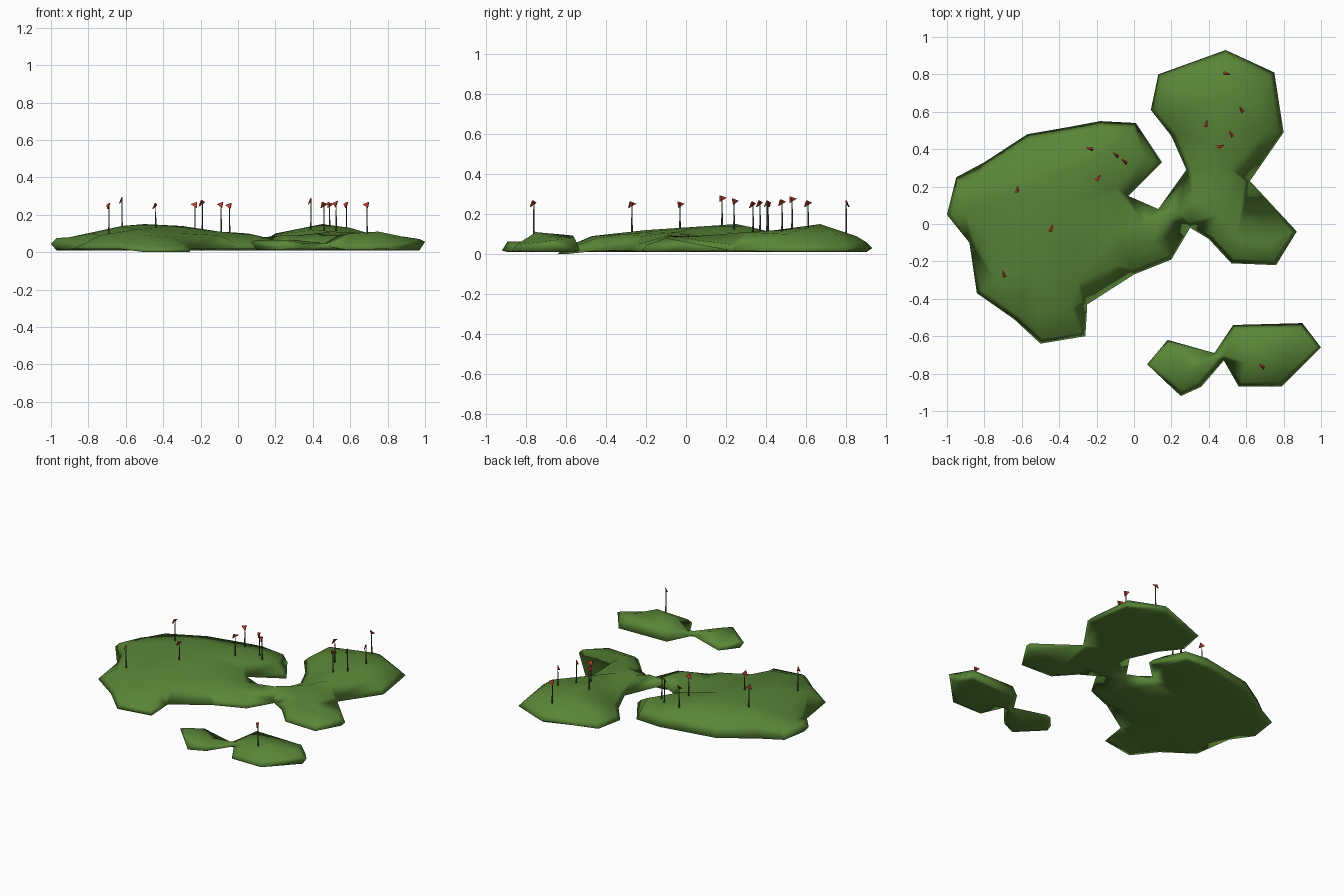
import bpy
import bmesh
import math
from mathutils import Vector
from mathutils.geometry import delaunay_2d_cdt

cube = bpy.data.objects.get("Cube")
if cube:
    bpy.data.objects.remove(cube, do_unlink=True)


def make_material(name, red, green, blue):
    material = bpy.data.materials.new(name)
    material.use_nodes = True
    colour = (red, green, blue, 1)
    material.diffuse_color = colour
    material.node_tree.nodes["Principled BSDF"].inputs["Base Color"].default_value = colour
    return material


grass = make_material("grass green", .1, .237, .038)
wood = make_material("dark pole", .075, .1, .05)
cloth = make_material("flag red", .56, .045, .03)


def add_object(name, builder, material, smooth=False):
    bmesh.ops.recalc_face_normals(builder, faces=builder.faces)
    mesh = bpy.data.meshes.new(name)
    builder.to_mesh(mesh)
    builder.free()
    mesh.materials.append(material)
    for polygon in mesh.polygons:
        polygon.use_smooth = smooth
    item = bpy.data.objects.new(name, mesh)
    bpy.context.collection.objects.link(item)


def inward(before, here, after):
    """Unit direction from a shore corner into the land (shore runs anticlockwise)."""
    first = (here - before).normalized()
    second = (after - here).normalized()
    return (first.orthogonal() + second.orthogonal()).normalized()


def add_island(name, shore, hills, raised, steep):
    """Closed body: shoreline, a bank just inside it, hills on top, flat underside."""
    count = len(shore)
    rim = [Vector(corner) for corner in shore]
    points = [Vector((x, y, raised.get(i, .018))) for i, (x, y) in enumerate(shore)]
    for i in range(count):
        place = rim[i] + inward(rim[i - 1], rim[i], rim[(i + 1) % count]) * .03
        points.append(Vector((place.x, place.y, points[i].z + steep.get(i, .03))))
    points += [Vector(hill) for hill in hills]
    edges = [(i, (i + 1) % count) for i in range(count)]
    result = delaunay_2d_cdt([p.to_2d() for p in points], edges, [], 1, .0001)

    builder = bmesh.new()
    upper, lower = [], []
    for place, origin in zip(result[0], result[3]):
        height = points[origin[0]].z if origin else .05
        vert = builder.verts.new((place.x, place.y, height))
        upper.append(vert)
        on_shore = origin and origin[0] < count
        lower.append(vert if on_shore else builder.verts.new((place.x, place.y, .01)))
    for face in result[2]:
        top = [upper[i] for i in face]
        bottom = [lower[i] for i in reversed(face)]
        builder.faces.new(top)
        if set(top) != set(bottom):
            builder.faces.new(bottom)
    add_object(name, builder, grass, smooth=True)


# Main land: western plateau, land bridge and north-eastern hill
main_shore = [
    (-1, .05), (-.88, -.1), (-.84, -.37), (-.64, -.51), (-.5, -.64), (-.26, -.6),
    (-.25, -.43), (0, -.27), (.2, -.19), (.3, -.02), (.4, -.08), (.52, -.21),
    (.76, -.22), (.87, -.04), (.62, .23), (.8, .49), (.75, .81), (.49, .93),
    (.13, .8), (.09, .61), (.2, .47), (.28, .29), (.13, .08), (-.03, .15),
    (.15, .33), (.01, .54), (-.18, .55), (-.34, .52), (-.57, .48), (-.8, .33), (-.95, .25)]
plateau = [
    (-.9, .06, .08), (-.78, -.08, .1), (-.74, -.3, .09), (-.5, -.47, .09),
    (-.34, -.45, .08), (-.3, -.3, .1), (-.55, -.2, .12), (-.87, .23, .08),
    (-.62, .15, .14), (-.5, .25, .15), (-.35, .1, .14), (-.3, .3, .14),
    (-.1, .42, .1), (.05, .36, .09), (-.1, .2, .11)]
bridge = [
    (-.1, -.05, .11), (-.1, -.22, .09), (.05, 0, .1), (.1, -.1, .09),
    (.24, .06, .09), (.32, .12, .09), (.42, .18, .1), (.45, .05, .09),
    (.55, -.08, .09), (.73, -.1, .08)]
north_hill = [
    (.5, .3, .11), (.42, .45, .12), (.25, .6, .1), (.2, .74, .1), (.45, .67, .15),
    (.6, .6, .13), (.7, .5, .1), (.68, .75, .1), (.48, .85, .09)]
add_island("main_land", main_shore, plateau + bridge + north_hill,
           {0: .045, 4: 0, 5: 0, 13: .04, 17: .03, 22: .05, 23: .05},
           {25: .06, 26: .07, 27: .07, 28: .065, 29: .08, 30: .04})

# Small southern island
small_shore = [
    (.07, -.75), (.25, -.92), (.36, -.87), (.48, -.73), (.56, -.87), (.79, -.87),
    (1, -.66), (.9, -.53), (.53, -.54), (.43, -.69), (.18, -.62)]
small_hills = [
    (.2, -.74, .06), (.3, -.77, .065), (.6, -.74, .1), (.75, -.75, .11), (.87, -.65, .085)]
add_island("small_island", small_shore, small_hills,
           {0: .055, 3: .03, 6: .055, 9: .03},
           {0: .01, 1: .045, 3: .02, 6: .015, 7: .065, 8: .075, 9: .02})


# Flags on thin poles: x, y, tip height, heading in degrees
def add_flag(number, x, y, tip, heading):
    length = .165
    pole = bmesh.new()
    bmesh.ops.create_cone(pole, cap_ends=True, segments=6, radius1=.005,
                          radius2=.002, depth=length)
    bmesh.ops.translate(pole, verts=pole.verts, vec=(x, y, tip - length / 2))
    add_object(f"flag_pole_{number}", pole, wood)

    # Triangular pennant, leaning a little to one side
    pennant = bmesh.new()
    angle = math.radians(heading)
    along = Vector((math.cos(angle), math.sin(angle), 0))
    side = Vector((-along.y, along.x, 0))
    top = Vector((x, y, tip + .004)) - along * .012
    corners = (top, top + side * .014 - Vector((0, 0, .034)),
               top + along * .036 - Vector((0, 0, .012)))
    front = [pennant.verts.new(corner + side * .003) for corner in corners]
    back = [pennant.verts.new(corner - side * .003) for corner in corners]
    pennant.faces.new(front)
    pennant.faces.new(back[::-1])
    for i in range(len(front)):
        j = (i + 1) % len(front)
        pennant.faces.new((front[j], front[i], back[i], back[j]))
    add_object(f"pennant_{number}", pennant, cloth)


flags = [
    (-.69, -.27, .26, 120), (-.62, .18, .29, 90), (-.44, -.03, .26, 80),
    (-.23, .405, .265, 180), (-.19, .24, .275, 60), (-.09, .37, .265, 150),
    (-.045, .335, .26, 150), (.39, .53, .285, 90), (.46, .41, .265, 30),
    (.49, .8, .265, 0), (.525, .48, .27, 130), (.58, .61, .265, 130), (.69, -.76, .265, 150)]
for number, flag in enumerate(flags):
    add_flag(number, *flag)
